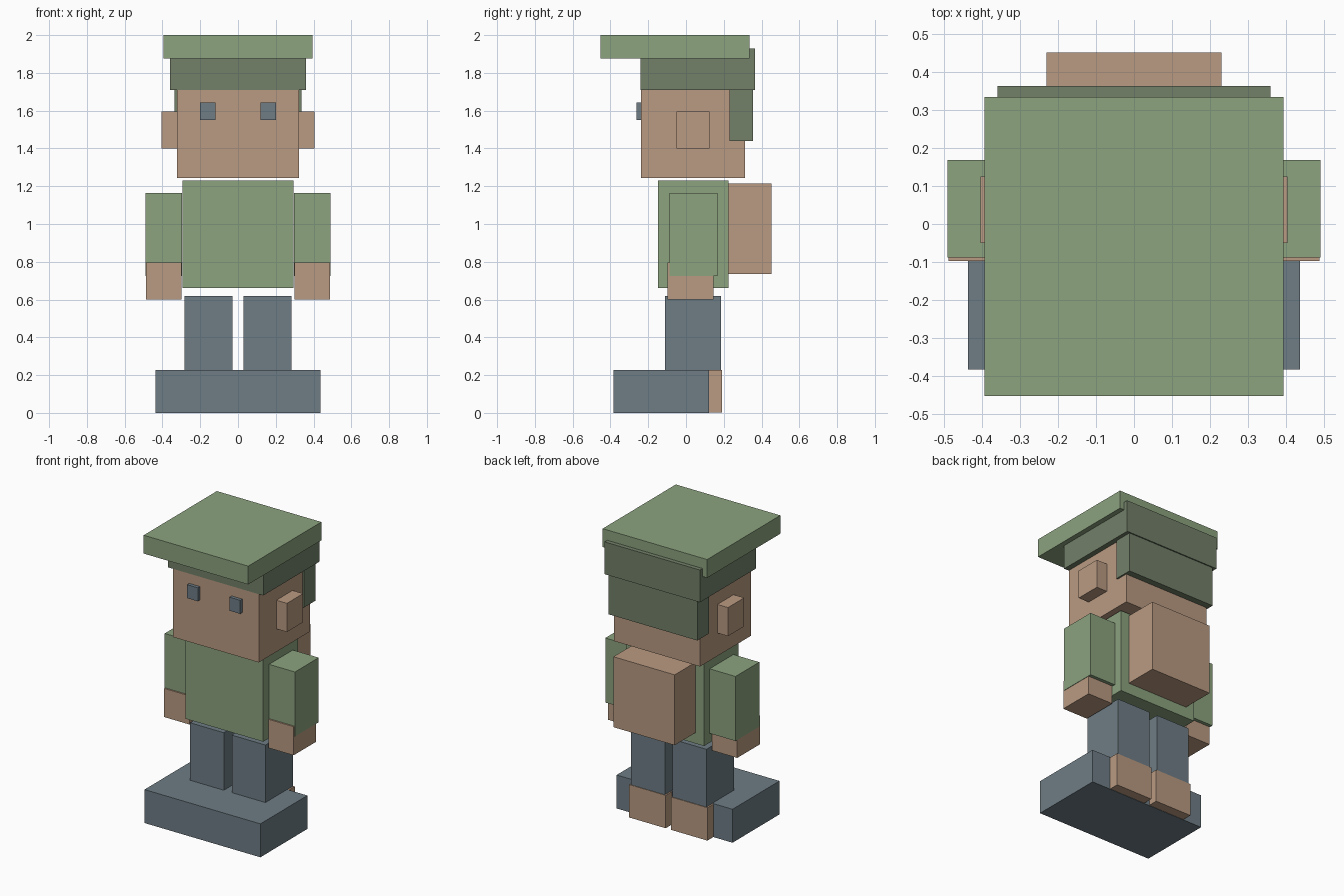
import bpy
import bmesh

default = bpy.data.objects.get("Cube")
if default:
    bpy.data.objects.remove(default, do_unlink=True)


def material(name, r, g, b):
    m = bpy.data.materials.new(name)
    m.use_nodes = True
    m.diffuse_color = (r, g, b, 1)
    m.node_tree.nodes["Principled BSDF"].inputs["Base Color"].default_value = (r, g, b, 1)
    return m


green = material("sage_green", 0.262, 0.366, 0.212)
dark_green = material("dark_olive", 0.171, 0.216, 0.141)
skin = material("skin_tan", 0.491, 0.328, 0.223)
slate = material("slate_blue", 0.156, 0.205, 0.235)


def box(name, mat, x, y, z):
    """Box spanning the given (min, max) ranges."""
    spans = (x, y, z)
    bm = bmesh.new()
    bmesh.ops.create_cube(bm, size=1)
    for v in bm.verts:
        v.co = [lo + (c + 0.5) * (hi - lo) for c, (lo, hi) in zip(v.co, spans)]
    mesh = bpy.data.meshes.new(name)
    bm.to_mesh(mesh)
    bm.free()
    mesh.materials.append(mat)
    obj = bpy.data.objects.new(name, mesh)
    bpy.context.collection.objects.link(obj)
    return obj


def centred(name, mat, half, y, z):
    return box(name, mat, (-half, half), y, z)


def pair(name, mat, x, y, z):
    """Matching boxes on the left (+x) and right (-x)."""
    box("left_" + name, mat, x, y, z)
    box("right_" + name, mat, (-x[1], -x[0]), y, z)


# Hat and hair
centred("hat_brim", green, 0.394, (-0.453, 0.335), (1.875, 2.0))
centred("hat_band", dark_green, 0.36, (-0.242, 0.364), (1.71, 1.93))
centred("back_hair", dark_green, 0.335, (0.23, 0.356), (1.44, 1.72))

# Head
centred("head", skin, 0.324, (-0.239, 0.312), (1.243, 1.75))
pair("ear", skin, (0.31, 0.404), (-0.05, 0.125), (1.4, 1.595))
pair("eye", slate, (0.12, 0.2), (-0.262, -0.23), (1.55, 1.642))

# Torso, backpack and arms
centred("torso", green, 0.294, (-0.148, 0.225), (0.66, 1.23))
centred("backpack", skin, 0.231, (0.22, 0.452), (0.735, 1.215))
pair("sleeve", green, (0.296, 0.491), (-0.088, 0.168), (0.725, 1.165))
pair("hand", skin, (0.298, 0.488), (-0.098, 0.145), (0.6, 0.795))

# Legs, shoe block and heels
pair("leg", slate, (0.03, 0.284), (-0.11, 0.186), (0.2, 0.62))
centred("shoe_block", slate, 0.437, (-0.383, 0.123), (0.0, 0.228))
pair("heel", skin, (0.02, 0.295), (-0.1, 0.19), (0.002, 0.226))
